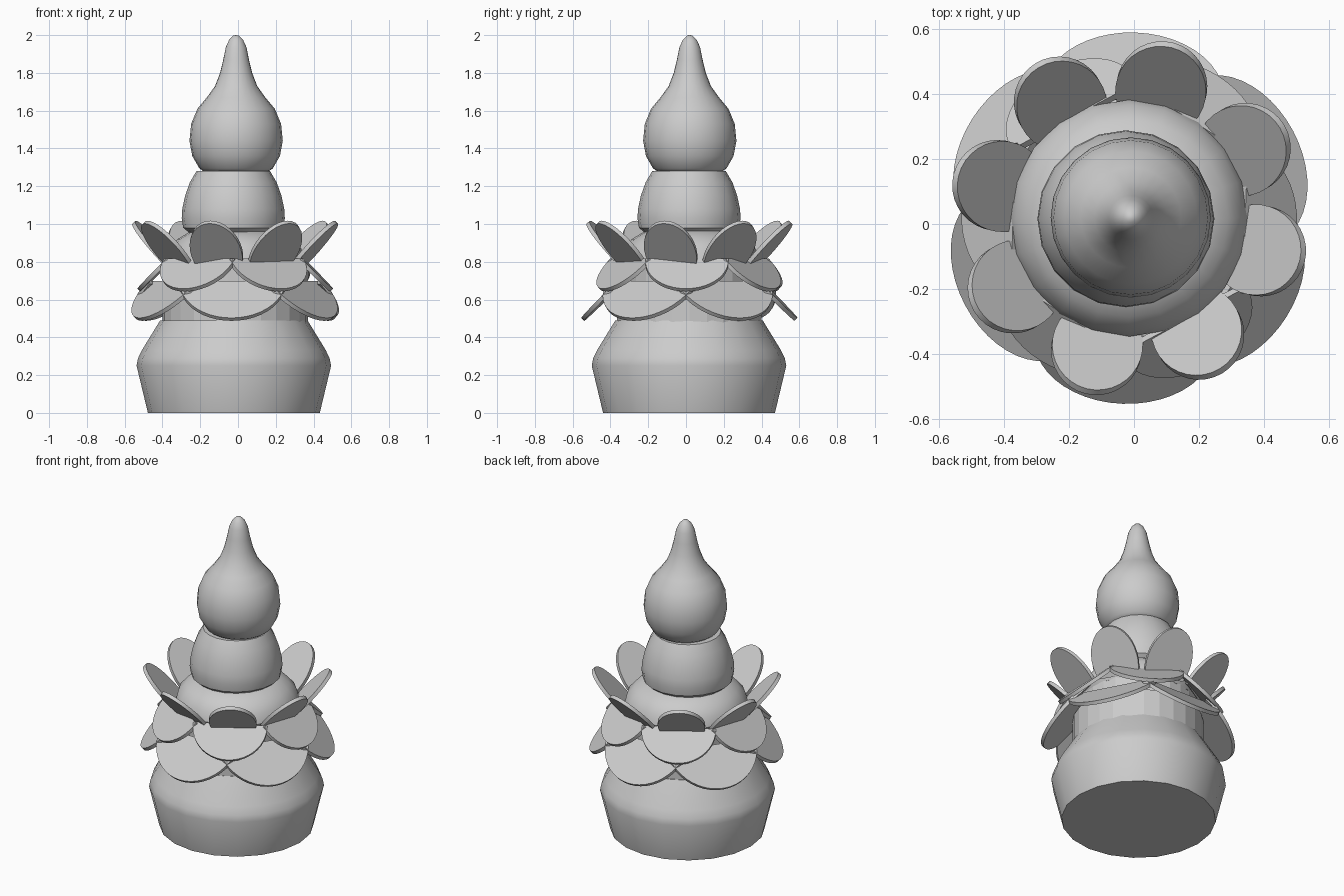
import bpy, bmesh, math
from mathutils import Matrix, Vector

if "Cube" in bpy.data.objects:
    bpy.data.objects.remove(bpy.data.objects["Cube"], do_unlink=True)

grey = bpy.data.materials.new("plain grey")
grey.use_nodes = True
grey.diffuse_color = (0.6, 0.6, 0.6, 1)
grey.node_tree.nodes["Principled BSDF"].inputs["Base Color"].default_value = (0.6, 0.6, 0.6, 1)
AXIS = Vector((-0.015, 0.018, 0))


def finish(name, bm, smooth_angle=None):
    bmesh.ops.recalc_face_normals(bm, faces=bm.faces)
    mesh = bpy.data.meshes.new(name)
    bm.to_mesh(mesh)
    bm.free()
    mesh.materials.append(grey)
    ob = bpy.data.objects.new(name, mesh)
    bpy.context.collection.objects.link(ob)
    if smooth_angle:
        bpy.ops.object.select_all(action="DESELECT")
        ob.select_set(True)
        bpy.context.view_layer.objects.active = ob
        bpy.ops.object.shade_smooth_by_angle(angle=math.radians(smooth_angle))


def lathe(name, profile, center=AXIS, sides=20, smooth_angle=35):
    """Turn (radius, height) points into a closed round solid."""
    bm = bmesh.new()
    rings = []
    for r, z in profile:
        rings.append([bm.verts.new(center + Vector((
            r * math.cos(math.tau * i / sides), r * math.sin(math.tau * i / sides), z)))
            for i in range(sides)])
    for low, high in zip(rings, rings[1:]):
        for i in range(sides):
            j = (i + 1) % sides
            bm.faces.new((low[i], low[j], high[j], high[i]))
    bm.faces.new(rings[0][::-1])
    bm.faces.new(rings[-1])
    finish(name, bm, smooth_angle)


def petal_ring(name, count, start, hinge, tip, half_width, cut, thick=0.022):
    """Ring of flat rounded petals running from hinge to tip, both (radius, height)."""
    a, b = Vector((hinge[0], 0, hinge[1])), Vector((tip[0], 0, tip[1]))
    along = (b - a).normalized()
    normal = along.cross(Vector((0, 1, 0)))
    low = math.sin(math.radians(cut))
    scale = (b - a).length / (1 - low)
    steps = 22
    for k in range(count):
        bm = bmesh.new()
        turn = Matrix.Translation(AXIS) @ Matrix.Rotation(
            math.radians(start) + math.tau * k / count, 4, "Z")
        outline = []
        for i in range(steps + 1):
            t = math.radians(cut + (180 - 2 * cut) * i / steps)
            p = a + along * (math.sin(t) - low) * scale
            p.y = half_width * math.cos(t)
            outline.append(p)
        sides = [[bm.verts.new(turn @ (p + normal * s * thick / 2)) for p in outline]
                 for s in (-1, 1)]
        bm.faces.new(sides[0])
        bm.faces.new(sides[1][::-1])
        for i in range(len(outline)):
            j = (i + 1) % len(outline)
            bm.faces.new((sides[0][i], sides[0][j], sides[1][j], sides[1][i]))
        finish(f"{name}_{k + 1}", bm, 30)


# Pot-shaped base and the faceted band above it
lathe("base", [(0.455, 0), (0.515, 0.25), (0.507, 0.29), (0.485, 0.335), (0.39, 0.49)],
      center=Vector((-0.022, 0.016, 0)))
lathe("band", [(0.385, 0.47), (0.385, 0.66), (0.345, 0.67), (0.345, 0.79)],
      sides=26, smooth_angle=None)

# Domed shoulder, rounded collar and teardrop finial
lathe("shoulder", [(0.345, 0.77), (0.365, 0.81), (0.35, 0.87), (0.305, 0.92), (0.23, 0.965)])
lathe("collar", [(0.235, 0.955), (0.265, 0.98), (0.273, 1.03), (0.27, 1.08),
                 (0.255, 1.15), (0.23, 1.22), (0.195, 1.28)],
      center=Vector((-0.025, 0.016, 0)))
lathe("finial", [(0.16, 1.27), (0.195, 1.295), (0.232, 1.36), (0.247, 1.44), (0.238, 1.53),
                 (0.205, 1.61), (0.155, 1.67), (0.112, 1.73), (0.085, 1.8), (0.068, 1.87),
                 (0.055, 1.935), (0.037, 1.975), (0.015, 1.997), (0.003, 2.0)],
      center=Vector((-0.01, 0.02, 0)), sides=24, smooth_angle=60)

# Three tiers of petals
petal_ring("lower_petal", 6, -92, (0.37, 0.69), (0.565, 0.495), 0.28, 0)
petal_ring("middle_petal", 6, -62, (0.35, 0.81), (0.51, 0.65), 0.22, -5)
petal_ring("upper_petal", 8, 31, (0.345, 0.785), (0.55, 1.01), 0.14, -28)
